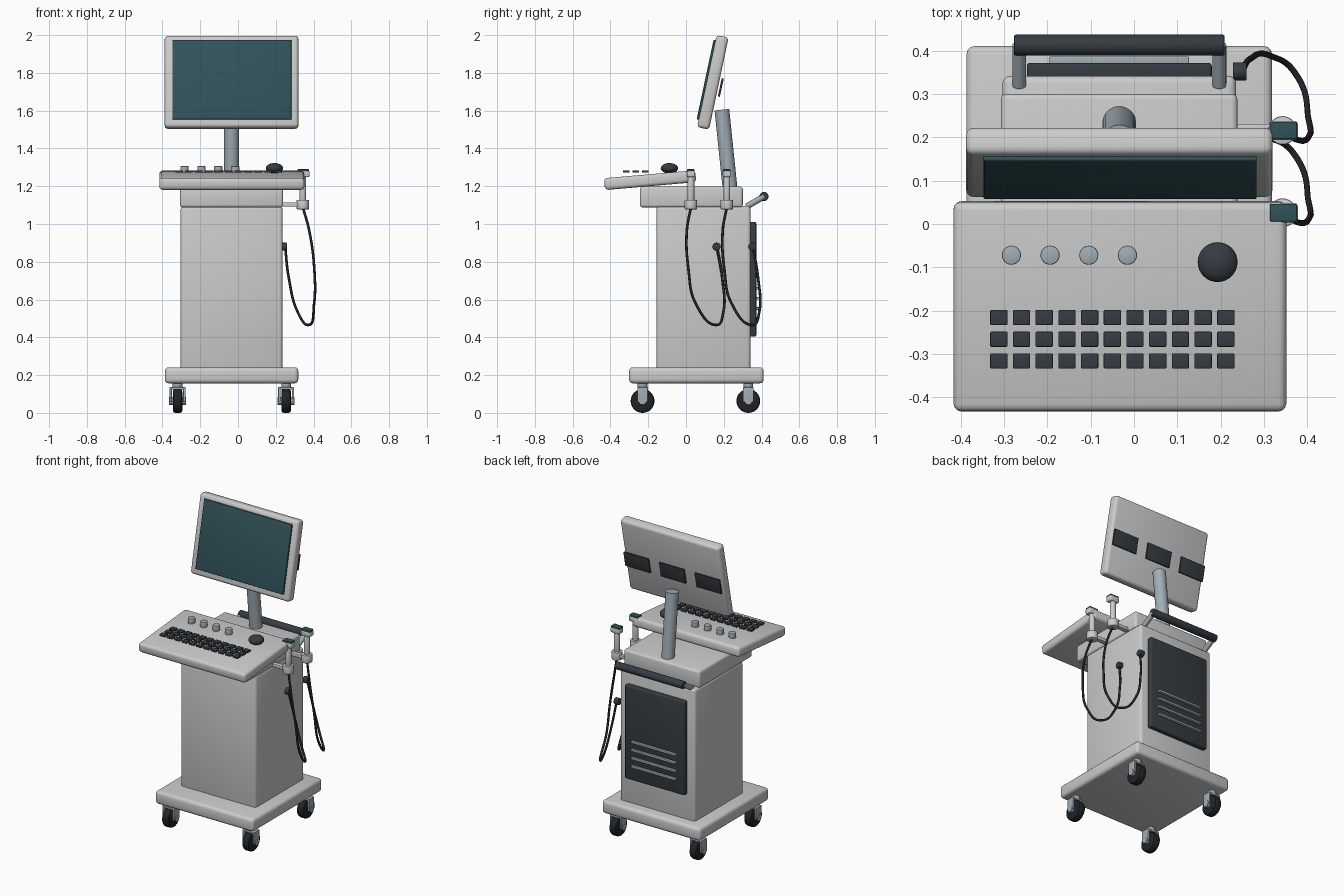
import bpy, bmesh, math
from mathutils import Matrix, Vector

if "Cube" in bpy.data.objects:
    bpy.data.objects.remove(bpy.data.objects["Cube"])

CX = -0.034  # cart centre line


def material(name, rgb):
    m = bpy.data.materials.new(name)
    m.diffuse_color = (*rgb, 1)
    m.use_nodes = True
    m.node_tree.nodes["Principled BSDF"].inputs["Base Color"].default_value = m.diffuse_color
    return m


DARK = material("dark_plastic", (0.035, 0.045, 0.055))
RUBBER = material("black_rubber", (0.015, 0.017, 0.02))
METAL = material("brushed_metal", (0.36, 0.42, 0.47))
GLASS = material("teal_glass", (0.03, 0.085, 0.1))


def finish(name, bm, matrix, mat):
    mesh = bpy.data.meshes.new(name)
    bm.to_mesh(mesh)
    bm.free()
    mesh.shade_smooth()
    mesh.set_sharp_from_angle(angle=math.radians(32))
    ob = bpy.data.objects.new(name, mesh)
    ob.matrix_world = matrix
    if mat:
        mesh.materials.append(mat)
    bpy.context.collection.objects.link(ob)
    return ob


def box(name, centre, size, bevel=0.0, mat=None, frame=Matrix()):
    bm = bmesh.new()
    bmesh.ops.create_cube(bm, size=1, matrix=Matrix.Diagonal((*size, 1)))
    if bevel:
        bmesh.ops.bevel(bm, geom=bm.edges[:], offset=bevel, segments=3,
                        profile=0.5, affect='EDGES')
    return finish(name, bm, frame @ Matrix.Translation(centre), mat)


def rod(name, a, b, r, mat=None, bevel=0.0, sides=32):
    a, b = Vector(a), Vector(b)
    bm = bmesh.new()
    bmesh.ops.create_cone(bm, cap_ends=True, segments=sides, radius1=r, radius2=r,
                          depth=(b - a).length)
    if bevel:
        rim = [e for e in bm.edges if abs(e.verts[0].co.z - e.verts[1].co.z) < 1e-5]
        bmesh.ops.bevel(bm, geom=rim, offset=bevel, segments=2, profile=0.5, affect='EDGES')
    rot = (b - a).to_track_quat('Z', 'Y').to_matrix().to_4x4()
    return finish(name, bm, Matrix.Translation((a + b) / 2) @ rot, mat)


def tilted(origin, degrees):
    return Matrix.Translation(origin) @ Matrix.Rotation(math.radians(degrees), 4, 'X')


# Cart body
box("base", (CX, 0.055, 0.199), (0.706, 0.712, 0.085), 0.02)
box("cabinet", (CX, 0.093, 0.66), (0.54, 0.498, 0.87), 0.018)
box("cabinet_cap", (CX, 0.028, 1.143), (0.546, 0.545, 0.11), 0.014)

# Casters
for side, x in (("left", -0.32), ("right", 0.255)):
    for end, y in (("front", -0.23), ("back", 0.33)):
        tag = f"{end}_{side}"
        rod(f"caster_wheel_{tag}", (x - 0.025, y, 0.063), (x + 0.025, y, 0.063),
            0.063, RUBBER, 0.012)
        rod(f"caster_axle_{tag}", (x - 0.045, y, 0.063), (x + 0.045, y, 0.063), 0.02, METAL)
        rod(f"caster_stem_{tag}", (x, y, 0.128), (x, y, 0.165), 0.026, METAL)
        box(f"caster_yoke_{tag}", (x, y, 0.13), (0.084, 0.056, 0.012), 0.003, METAL)
        for s in (-1, 1):
            box(f"caster_fork_{tag}", (x + s * 0.036, y, 0.094),
                (0.012, 0.056, 0.075), 0.003, METAL)

# Rear panel with vent slats
box("rear_panel", (CX, 0.352, 0.708), (0.427, 0.04, 0.606), 0.008, DARK)
for i in range(4):
    box("vent_slat", (CX, 0.376, 0.5 + i * 0.053), (0.322, 0.022, 0.014), 0.003, METAL)

# Rear push handle
rod("handle_bar", (CX - 0.243, 0.413, 1.146), (CX + 0.243, 0.413, 1.146), 0.024, DARK, 0.004)
for s in (-1, 1):
    x = CX + s * 0.231
    rod("handle_arm", (x, 0.32, 1.092), (x, 0.413, 1.146), 0.016, METAL)

# Control console
box("console", (0, 0, 0), (0.768, 0.485, 0.063), 0.018,
    frame=tilted((-0.0325, -0.19, 1.232), 5))
for row in range(3):
    for col in range(11):
        box("key", (-0.312 + col * 0.0524, -0.216 - row * 0.05, 1.278),
            (0.04, 0.035, 0.012), 0.003, DARK)
for i in range(4):
    x = -0.283 + i * 0.0893
    rod("knob", (x, -0.072, 1.268), (x, -0.072, 1.306), 0.022, METAL, 0.003)
bm = bmesh.new()
bmesh.ops.create_uvsphere(bm, u_segments=32, v_segments=16, radius=0.046)
finish("trackball", bm,
       Matrix.Translation((0.193, -0.088, 1.295)) @ Matrix.Diagonal((1, 1, 0.6, 1)), DARK)

# Monitor and its post
rod("monitor_post", (CX, 0.234, 1.18), (CX, 0.19, 1.605), 0.039, METAL)
screen_frame = tilted((CX, 0.142, 1.75), -12)
box("monitor_housing", (0, 0, 0), (0.708, 0.065, 0.498), 0.018, frame=screen_frame)
box("screen", (0.002, -0.035, 0.006), (0.63, 0.016, 0.43), 0.004, GLASS, screen_frame)
for i in (-1, 0, 1):
    box("monitor_vent", (i * 0.255, 0.047, -0.018), (0.18, 0.011, 0.1), 0.003,
        DARK, screen_frame)

# Probes with holders, cables and plugs on the right side
PATH = [(0.343, 0, 1.09), (0.378, -0.022, 0.96), (0.404, -0.013, 0.76),
        (0.403, 0.025, 0.58), (0.37, 0.135, 0.465), (0.318, 0.171, 0.53),
        (0.268, 0.165, 0.72), (0.25, 0.138, 0.875)]
for n, y in enumerate((0.026, 0.216), 1):
    x = 0.343
    box(f"probe_bracket_{n}", (0.28, y, 1.103), (0.11, 0.03, 0.022), 0.004)
    rod(f"probe_holder_{n}", (x, y, 1.078), (x, y, 1.128), 0.033, None, 0.004)
    rod(f"probe_grip_{n}", (x, y, 1.1), (x, y, 1.262), 0.018, None, 0.003)
    box(f"probe_head_{n}", (x + 0.002, y, 1.265), (0.066, 0.044, 0.034), 0.007)
    box(f"probe_lens_{n}", (x + 0.002, y, 1.283), (0.062, 0.04, 0.014), 0.003, GLASS)
    rod(f"cable_plug_{n}", (0.228, y + 0.136, 0.88), (0.26, y + 0.136, 0.88), 0.021, DARK, 0.003)
    cu = bpy.data.curves.new(f"probe_cable_{n}", 'CURVE')
    cu.dimensions = '3D'
    cu.bevel_depth = 0.007
    cu.bevel_resolution = 3
    cu.use_fill_caps = True
    sp = cu.splines.new('BEZIER')
    sp.bezier_points.add(len(PATH) - 1)
    for p, (px, py, pz) in zip(sp.bezier_points, PATH):
        p.co = (px, y + py, pz)
        p.handle_left_type = p.handle_right_type = 'AUTO'
    cu.materials.append(RUBBER)
    bpy.context.collection.objects.link(bpy.data.objects.new(f"probe_cable_{n}", cu))
